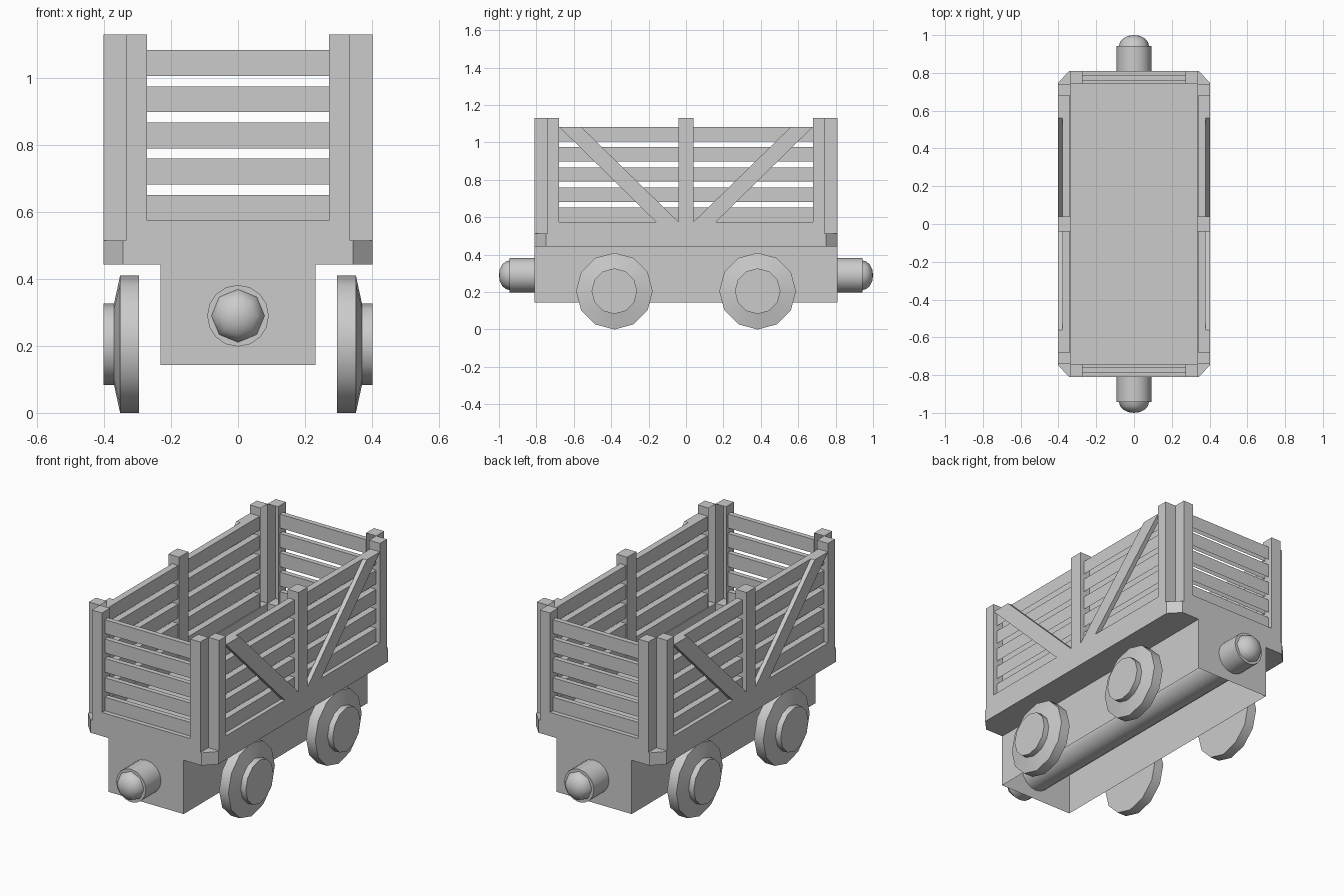
import bpy, bmesh, math
from mathutils import Matrix, Vector

cube = bpy.data.objects.get("Cube")
if cube:
    bpy.data.objects.remove(cube, do_unlink=True)

GREY = (0.6, 0.6, 0.6, 1)
mat = bpy.data.materials.new("plain grey")
mat.use_nodes = True
mat.diffuse_color = GREY
mat.node_tree.nodes["Principled BSDF"].inputs["Base Color"].default_value = GREY


def finish(bm, name, smooth=False, open_sides=()):
    """Turn a bmesh into an object, leaving off faces that point along open_sides."""
    bmesh.ops.recalc_face_normals(bm, faces=bm.faces)
    bm.normal_update()
    gone = [f for f in bm.faces
            if any(f.normal.dot(Vector(d)) > 0.9 for d in open_sides)]
    bmesh.ops.delete(bm, geom=gone, context="FACES_ONLY")
    mesh = bpy.data.meshes.new(name)
    bm.to_mesh(mesh)
    bm.free()
    mesh.materials.append(mat)
    obj = bpy.data.objects.new(name, mesh)
    bpy.context.collection.objects.link(obj)
    if smooth:
        bpy.ops.object.select_all(action="DESELECT")
        obj.select_set(True)
        bpy.context.view_layer.objects.active = obj
        bpy.ops.object.shade_smooth_by_angle(angle=math.radians(50))


def flat(u, v, w):
    return u, v, w


def prism(name, outline, low, high, place=flat, open_sides=()):
    """Extrude a flat outline between two levels; place maps (u, v, level) to xyz."""
    bm = bmesh.new()
    a = [bm.verts.new(place(u, v, low)) for u, v in outline]
    b = [bm.verts.new(place(u, v, high)) for u, v in outline]
    bm.faces.new(a)
    bm.faces.new(b)
    n = len(a)
    for i in range(n):
        bm.faces.new((a[i], a[(i + 1) % n], b[(i + 1) % n], b[i]))
    finish(bm, name, open_sides=open_sides)


def box(name, x, y, z, open_sides=()):
    outline = [(x[0], y[0]), (x[1], y[0]), (x[1], y[1]), (x[0], y[1])]
    prism(name, outline, z[0], z[1], open_sides=open_sides)


def lathe(name, profile, sides, matrix):
    """Revolve (radius, height) points about local z, then place with matrix."""
    bm = bmesh.new()
    verts = [bm.verts.new((r, 0, h)) for r, h in profile]
    edges = [bm.edges.new(pair) for pair in zip(verts, verts[1:])]
    bmesh.ops.spin(bm, geom=verts + edges, cent=(0, 0, 0), axis=(0, 0, 1),
                   angle=math.tau, steps=sides, use_duplicate=False)
    bmesh.ops.remove_doubles(bm, verts=bm.verts, dist=0.0005)
    bmesh.ops.transform(bm, matrix=matrix, verts=bm.verts)
    finish(bm, name, True)


def span(side, a, b):
    return sorted((side * a, side * b))


W, L, IX, IY = 0.402, 0.81, 0.335, 0.74      # outer half sizes and inner corner
SILL, FLOOR, RIM, RAIL, TOP = 0.443, 0.514, 0.575, 1.083, 1.13
UP, DOWN = (0, 0, 1), (0, 0, -1)

# Underframe, open below and covered by the floor
box("underframe", (-0.232, 0.232), (-L, L), (0.143, SILL), (UP, DOWN))

# Floor with chamfered corners
sill = []
for sx, sy in [(1, 1), (-1, 1), (-1, -1), (1, -1)]:
    corner = [(W * sx, 0.748 * sy), (0.343 * sx, L * sy)]
    sill += corner if sx * sy > 0 else corner[::-1]
prism("floor", sill, SILL, FLOOR)

# Low rim around the floor, leaving the corners notched
for s in (1, -1):
    box("end_rim", (-IX, IX), span(s, IY, L), (FLOOR, RIM), (DOWN,))
    box("side_rim", span(s, IX, W), (-IY, IY), (FLOOR, RIM), (DOWN,))

# Paired corner posts, hollow towards the inside
for sx in (1, -1):
    for sy in (1, -1):
        box("end_post", span(sx, 0.272, IX), span(sy, IY, L), (RIM, TOP),
            (DOWN, (0, -sy, 0)))
        box("side_post", span(sx, IX, W), span(sy, 0.678, IY), (RIM, TOP),
            (DOWN, (-sx, 0, 0)))

# Slats on all four walls, open underneath
for i in range(5):
    top = 0.651 + i * 0.108
    z = (max(RIM, top - 0.077), top)
    for s in (1, -1):
        box("end_slat", (-0.272, 0.272), span(s, 0.757, 0.785), z, (DOWN,))
        box("side_slat", span(s, 0.341, 0.378), (-0.678, 0.678), z, (DOWN,))

# Middle posts and diagonal braces
for sx in (1, -1):
    box("middle_post", span(sx, IX, W), (-0.04, 0.04), (RIM, TOP))
    for sy in (1, -1):
        brace = [(0.04, RIM), (0.16, RIM), (0.678, RAIL), (0.56, RAIL)]
        prism("diagonal_brace", [(sy * y, z) for y, z in brace],
              sx * 0.378, sx * W, lambda u, v, w: (w, u, v))

# Wheels with raised hubs
wheel = [(0, 0.295), (0.205, 0.295), (0.205, 0.352), (0.122, 0.37),
         (0.122, W), (0, W)]
for sx in (1, -1):
    for y in (0.383, -0.383):
        lathe("wheel", wheel, 12, Matrix.Translation((0, y, 0.205))
              @ Matrix.Rotation(sx * math.pi / 2, 4, "Y"))

# Buffer rod through the underframe, with domed ends
along = Matrix.Translation((0, 0, 0.29)) @ Matrix.Rotation(math.pi / 2, 4, "X")
lathe("buffer_rod", [(0, -0.943), (0.092, -0.943), (0.092, 0.943), (0, 0.943)],
      16, along)
dome = [(0.08, 0.94), (0.074, 0.963), (0.057, 0.983), (0.03, 0.996), (0, 1)]
for turn in (0, math.pi):
    lathe("buffer_dome", dome, 8, along @ Matrix.Rotation(turn, 4, "X"))
